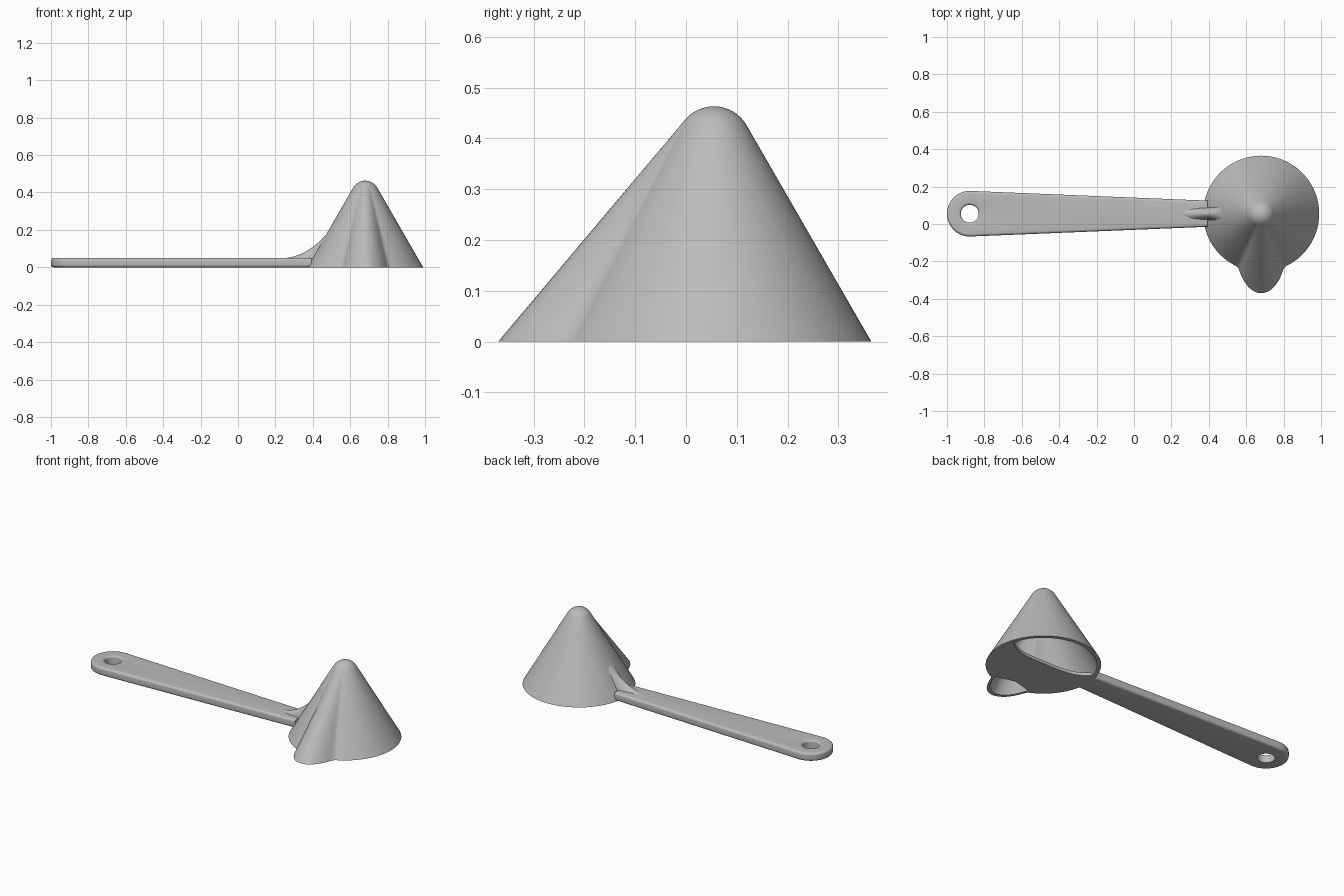
import bpy, bmesh
from math import sin, cos, pi, atan, asin, hypot, radians

cube = bpy.data.objects.get("Cube")
if cube:
    bpy.data.objects.remove(cube)

grey = bpy.data.materials.new("light grey plastic")
grey.use_nodes = True
grey.diffuse_color = (0.5, 0.5, 0.5, 1)
grey.node_tree.nodes["Principled BSDF"].inputs["Base Color"].default_value = (0.5, 0.5, 0.5, 1)

CX, CY = 0.68, 0.055          # bowl axis
TIP_Z, TIP_R = 0.389, 0.0743  # rounded tip
BASE_R, WALL = 0.31, 0.022
N = 144


def finish(name, bm, angle=35):
    bmesh.ops.recalc_face_normals(bm, faces=bm.faces)
    mesh = bpy.data.meshes.new(name)
    bm.to_mesh(mesh)
    bm.free()
    mesh.materials.append(grey)
    obj = bpy.data.objects.new(name, mesh)
    bpy.context.collection.objects.link(obj)
    bpy.ops.object.select_all(action="DESELECT")
    obj.select_set(True)
    bpy.context.view_layer.objects.active = obj
    bpy.ops.object.shade_smooth_by_angle(angle=radians(angle))
    return obj


def loft(name, rings, wrap=False, caps=False):
    """Skin a list of closed rings; wrap joins last to first."""
    bm = bmesh.new()
    rows = [[bm.verts.new(p) for p in ring] for ring in rings]
    pairs = list(zip(rows, rows[1:])) + ([(rows[-1], rows[0])] if wrap else [])
    for a, b in pairs:
        for i in range(len(a)):
            j = (i + 1) % len(a)
            bm.faces.new((a[i], a[j], b[j], b[i]))
    if caps:
        bm.faces.new(rows[0])
        bm.faces.new(rows[-1])
    return finish(name, bm)


def base_radius(a, inset=0.0):
    # circle with a rounded pouring lip towards -y
    off = abs((a + pi / 2 + pi) % (2 * pi) - pi) / radians(24)
    lip = (0.5 + 0.5 * cos(pi * off)) ** 0.6 if off < 1 else 0
    return BASE_R + 0.115 * lip - inset


def bowl_rings(inset):
    # straight flanks from the rim, tangent to the spherical tip
    tip = TIP_R - inset * 0.85
    angles = [2 * pi * i / N for i in range(N)]
    rings = []

    def place(a, r, z):
        return (CX + r * cos(a), CY + r * sin(a), z)

    radii = [base_radius(a, inset) for a in angles]
    phis = [pi / 2 - atan(TIP_Z / r) - asin(tip / hypot(r, TIP_Z)) for r in radii]
    for t in (0, 0.25, 0.5, 0.75):
        rings.append([place(a, r + t * (tip * cos(p) - r), t * (TIP_Z + tip * sin(p)))
                      for a, r, p in zip(angles, radii, phis)])
    for k in range(9):
        ring = []
        for a, p in zip(angles, phis):
            e = p + (pi / 2 - 0.02 - p) * k / 8
            ring.append(place(a, tip * cos(e), TIP_Z + tip * sin(e)))
        rings.append(ring)
    return rings


# Hollow cone with lip: inner skin down to the rim, then outer skin up
loft("bowl", bowl_rings(WALL)[::-1] + bowl_rings(0), caps=True)

# Cover plate across the front half of the mouth
outline = []
for i in range(41):
    a = pi + radians(15) + (pi - radians(30)) * i / 40
    off = abs(a - 1.5 * pi)
    if off > radians(23):
        r = BASE_R - WALL / 2
        outline.append((CX + r * cos(a), CY + r * sin(a)))
    elif off < 0.01:
        outline.append((CX, CY - 0.235))
for i in range(25):
    x = 0.285 - 0.57 * i / 24
    outline.append((CX + x, CY + 0.01 + 0.08 * (x / 0.285) ** 4))
loft("cover_plate", [[(x, y, z) for x, y in outline] for z in (0, 0.018)], caps=True)

# Handle: rounded bar with a hanging hole
HX, END_X, H = -0.878, 0.393, 0.05


def handle_ring(d, z):
    big, small, pts = 0.122 - d, 0.07 - d, []
    for i in range(33):
        a = pi / 2 + pi * i / 32
        pts.append((HX + big * cos(a), CY + big * sin(a), z))
    side = [(HX + (END_X - HX) * t, big + (small - big) * t) for t in (0.1, 0.3, 0.6, 0.9, 1)]
    pts += [(x, CY - w, z) for x, w in side]
    pts += [(x, CY + w, z) for x, w in side[::-1]]
    return pts


def hole_ring(r, z):
    angles = [pi / 2 + pi * i / 32 for i in range(33)]
    angles += [1.5 * pi + pi * (i + 1) / 11 for i in range(10)]
    return [(HX + r * cos(a), CY + r * sin(a), z) for a in angles]


B = 0.014
arc = [pi / 2 * i / 5 for i in range(6)]
rings = [handle_ring(B * (1 - sin(a)), B * (1 - cos(a))) for a in arc]
rings += [handle_ring(B * (1 - cos(a)), H - B * (1 - sin(a))) for a in arc]
rings += [hole_ring(0.048 + 0.012 * (1 - cos(a)), H - 0.012 * (1 - sin(a))) for a in arc[::-1]]
rings += [hole_ring(0.048, 0)]
loft("handle", rings, wrap=True)

# Curved brace between the handle and the bowl
sections = []
for i in range(17):
    t = i / 16
    x = 0.23 + 0.25 * t
    top = 0.049 + 0.135 * t ** 2.1
    low = min(max(0.03, (x - 0.37) / 0.577 - 0.012), top - 0.004)
    ring = []
    for k in range(13):
        s = -1 + k / 6
        ring.append((x, CY + 0.036 * s, low + (top - low) * (1 - s * s) ** 0.8))
    sections.append(ring)
loft("brace", sections, caps=True)
